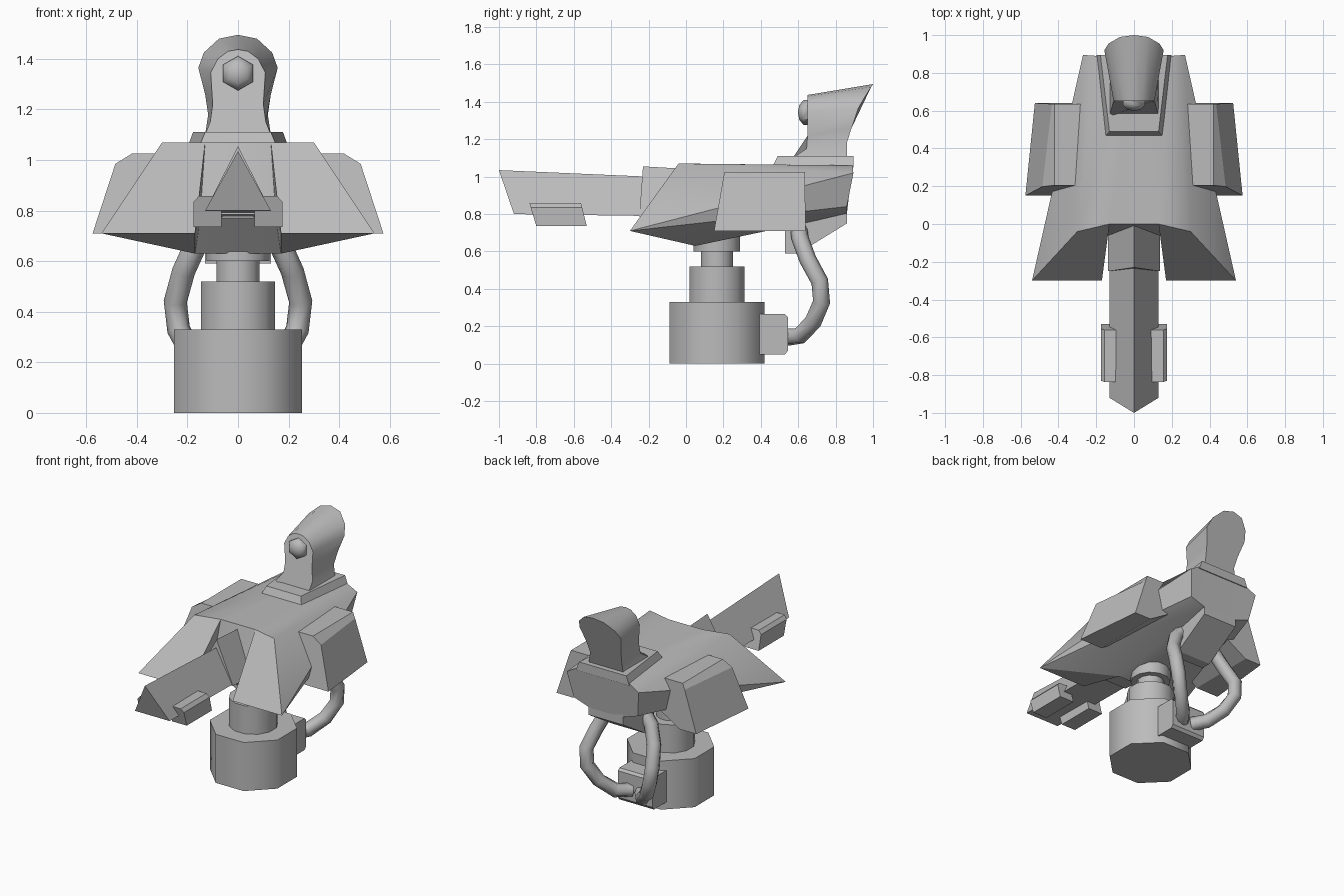
import bpy, bmesh, math
from mathutils import Vector

cube = bpy.data.objects.get("Cube")
if cube:
    bpy.data.objects.remove(cube)

grey = bpy.data.materials.new("plain grey")
grey.use_nodes = True
grey.diffuse_color = (0.5, 0.5, 0.5, 1)
grey.node_tree.nodes["Principled BSDF"].inputs["Base Color"].default_value = (0.5, 0.5, 0.5, 1)


def finish(name, bm, angle=32, mirror=False):
    """Turn a bmesh into a shaded object, optionally mirrored across x."""
    bmesh.ops.recalc_face_normals(bm, faces=bm.faces)
    me = bpy.data.meshes.new(name)
    bm.to_mesh(me)
    bm.free()
    me.materials.append(grey)
    ob = bpy.data.objects.new(name, me)
    bpy.context.collection.objects.link(ob)
    bpy.ops.object.select_all(action='DESELECT')
    ob.select_set(True)
    bpy.context.view_layer.objects.active = ob
    if mirror:
        mod = ob.modifiers.new("mirror", 'MIRROR')
        mod.merge_threshold = 0.0005
        bpy.ops.object.modifier_apply(modifier="mirror")
    bpy.ops.object.shade_smooth_by_angle(angle=math.radians(angle))
    return ob


def loft(name, rings, angle=32, mirror=False):
    """Skin a list of equal-length closed rings and cap both ends."""
    bm = bmesh.new()
    rows = [[bm.verts.new(p) for p in ring] for ring in rings]
    n = len(rows[0])
    for a, b in zip(rows, rows[1:]):
        for i in range(n):
            j = (i + 1) % n
            bm.faces.new((a[i], a[j], b[j], b[i]))
    bm.faces.new(rows[0])
    bm.faces.new(rows[-1])
    return finish(name, bm, angle, mirror)


def polygon(radius, z, sides, y=0.165):
    step = 2 * math.pi / sides
    return [(radius * math.cos((i + .5) * step), y + radius * math.sin((i + .5) * step), z)
            for i in range(sides)]


def side_prism(name, profile, x0, x1, mirror=False):
    """Extrude a (y, z) profile from x0 to x1."""
    return loft(name, [[(x, y, z) for y, z in profile] for x in (x0, x1)], 25, mirror)


# Stand: three stacked drums and a collar under the hull
for name, r, z0, z1, sides in (("base_drum", 0.275, 0, 0.33, 8),
                               ("middle_drum", 0.152, 0.32, 0.52, 12),
                               ("neck", 0.088, 0.5, 0.62, 12),
                               ("collar", 0.128, 0.6, 0.72, 12)):
    loft(name, [polygon(r, z0, sides), polygon(r, z1, sides)], 48)

# Hose socket behind the base
socket = [(0.36, 0.05), (0.53, 0.05), (0.545, 0.07), (0.545, 0.25), (0.53, 0.265), (0.36, 0.265)]
side_prism("hose_socket", socket, -0.13, 0.13)

# Hull: half shape, mirrored
points = dict(
    top_front=(0, 0, 1.07), notch_top=(0.13, 0, 1.07), shoulder=(0.3, -0.04, 1.07),
    top_rear=(0, 0.89, 1.06), rear_corner=(0.2, 0.89, 1.06), rear_side=(0.27, 0.895, 1.02),
    rear_low=(0.24, 0.86, 0.84), tip_in=(0.17, -0.3, 0.71), tip_out=(0.54, -0.3, 0.71),
    keel=(0.17, 0.05, 0.63), keel_mid=(0, 0.05, 0.63),
    bib=(0.15, -0.06, 0.77), bib_mid=(0, -0.09, 0.77),
    keel_rear=(0.12, 0.86, 0.8), keel_rear_mid=(0, 0.86, 0.8))
faces = ("top_front notch_top shoulder rear_corner top_rear",
         "notch_top shoulder tip_out tip_in",
         "shoulder rear_corner rear_side", "shoulder rear_side tip_out",
         "tip_out rear_side rear_low",
         "tip_in tip_out keel", "tip_out rear_low keel_rear keel",
         "keel_mid keel keel_rear keel_rear_mid",
         "notch_top tip_in bib", "tip_in keel bib",
         "top_front notch_top bib bib_mid", "bib_mid bib keel keel_mid",
         "top_rear rear_corner rear_side rear_low keel_rear keel_rear_mid")
bm = bmesh.new()
verts = {k: bm.verts.new(p) for k, p in points.items()}
for face in faces:
    bm.faces.new([verts[k] for k in face.split()])
finish("hull", bm, 32, True)

# Rear keel that carries the hoses
keel = [(0.53, 0.8), (0.53, 0.59), (0.6, 0.59), (0.86, 0.75), (0.86, 0.88)]
side_prism("rear_keel", keel, -0.13, 0.13)

# Side pods
pod = [(0.25, 1.025), (0.42, 1.025), (0.485, 0.985), (0.575, 0.71), (0.4, 0.71), (0.25, 0.8)]


def pod_ring(front):
    ring = []
    for x, z in pod:
        t = (1.025 - z) / 0.315
        ring.append((x, 0.205 - 0.055 * t, z) if front
                    else (x - 0.05 * (x > 0.45), 0.635 + 0.005 * t, z))
    return ring


loft("side_pod", [pod_ring(True), pod_ring(False)], 25, True)

# Gun: triangular barrel, wider mount and two pods under the muzzle
def triangle(half, low, high, y_low, y_high):
    return [(-half, y_low, low), (half, y_low, low), (0, y_high, high)]


loft("barrel", [triangle(0.13, 0.8, 1.035, -0.92, -1.0),
                triangle(0.13, 0.79, 1.0, -0.2, -0.2)], 25)
loft("barrel_mount", [triangle(0.137, 0.785, 1.055, -0.25, -0.23),
                      triangle(0.137, 0.77, 1.04, 0.03, 0.03)], 25)
muzzle = [(0.065, 0.735), (0.175, 0.735), (0.175, 0.835), (0.155, 0.858), (0.065, 0.858)]
loft("muzzle_pod", [[(x, -0.8 - 0.3 * (z - 0.735), z) for x, z in muzzle],
                    [(x, -0.53 - 0.25 * (z - 0.735), z) for x, z in muzzle]], 25, True)

# Plate under the head
loft("head_plate", [
    [(-0.155, 0.46, 1.05), (0.155, 0.46, 1.05), (0.2, 0.895, 1.05), (-0.2, 0.895, 1.05)],
    [(-0.13, 0.49, 1.11), (0.13, 0.49, 1.11), (0.178, 0.895, 1.11), (-0.178, 0.895, 1.11)]], 25)

# Head: small keyhole outline in front skinned to a larger one behind
front = [(0.13, 0.57, 1.1), (0.11, 0.645, 1.15), (0.1, 0.65, 1.22), (0.108, 0.65, 1.345),
         (0.08, 0.65, 1.4), (0.04, 0.65, 1.43), (0, 0.65, 1.437)]
back = [(0.13, 0.86, 1.1), (0.118, 0.86, 1.18), (0.13, 0.885, 1.26), (0.157, 0.92, 1.365),
        (0.135, 0.955, 1.425), (0.075, 0.99, 1.48), (0, 1.0, 1.495)]


def whole(half):
    return half + [(-x, y, z) for x, y, z in reversed(half[:-1])]


loft("head", [whole(front), whole(back)], 40)

# Six-sided domed eye
loft("eye", [[(r * math.sin(i * math.pi / 3), y, 1.343 + r * math.cos(i * math.pi / 3))
              for i in range(6)] for r, y in ((0.068, 0.66), (0.068, 0.63), (0.04, 0.606), (0.01, 0.6))], 50)

# Hoses from the keel down to the socket
path = [Vector(p) for p in ((0.1, 0.6, 0.74), (0.165, 0.61, 0.67), (0.215, 0.65, 0.56),
                            (0.248, 0.715, 0.44), (0.235, 0.725, 0.33), (0.18, 0.68, 0.225),
                            (0.1, 0.61, 0.15), (0.04, 0.53, 0.14))]
rings = []
for i, p in enumerate(path):
    along = (path[min(i + 1, len(path) - 1)] - path[max(i - 1, 0)]).normalized()
    u = along.cross(Vector((1, 0, 0))).normalized()
    v = along.cross(u)
    rings.append([p + 0.046 * (u * math.cos(k * math.pi / 4) + v * math.sin(k * math.pi / 4))
                  for k in range(8)])
loft("hose", rings, 50, True)
